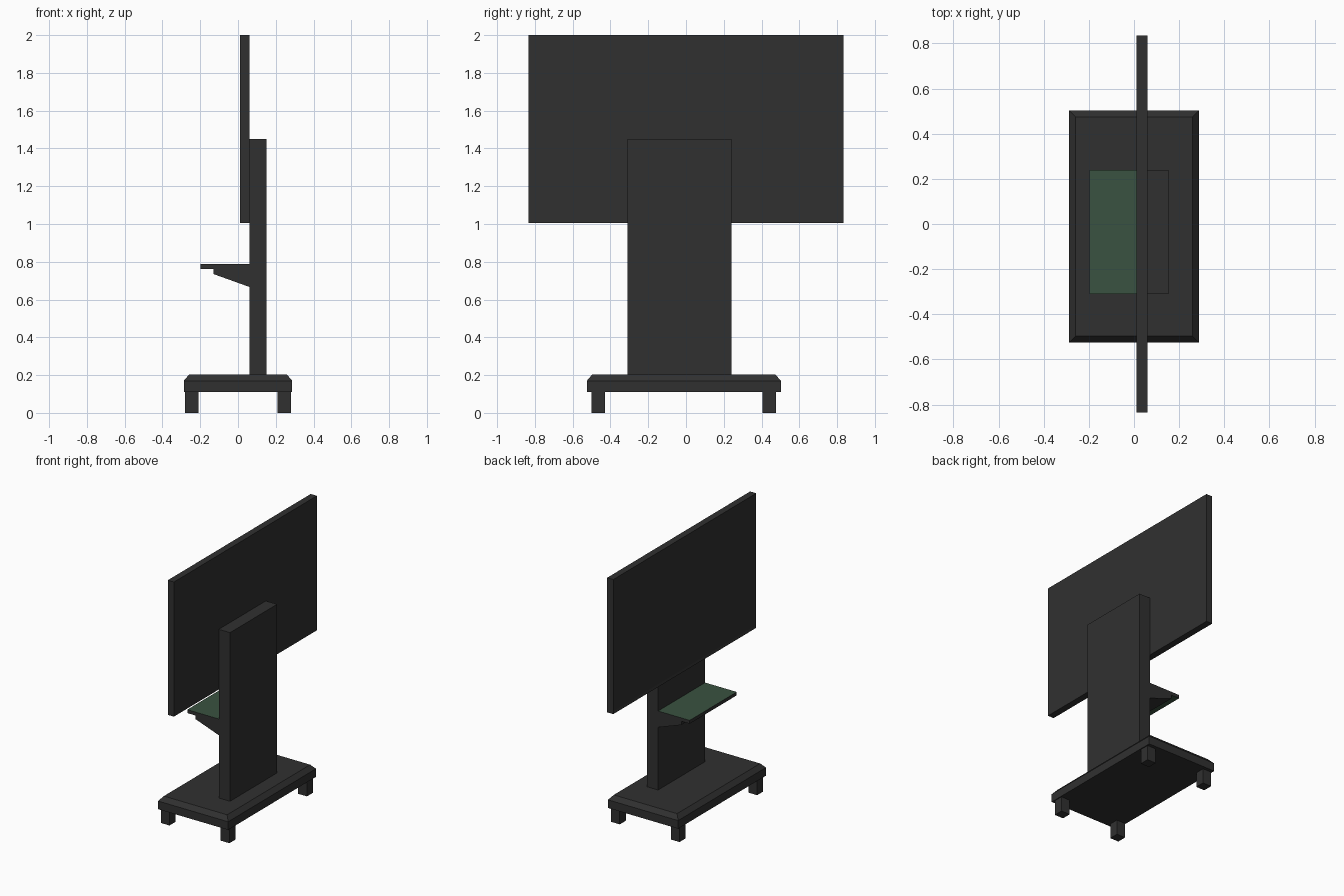
import bpy, bmesh

if "Cube" in bpy.data.objects:
    bpy.data.objects.remove(bpy.data.objects["Cube"])

def material(name, rgb):
    m = bpy.data.materials.new(name)
    m.diffuse_color = (*rgb, 1)
    m.use_nodes = True
    m.node_tree.nodes["Principled BSDF"].inputs["Base Color"].default_value = m.diffuse_color
    return m

charcoal = material("charcoal", (0.03, 0.03, 0.03))
green = material("dark green glass", (0.042, 0.084, 0.052))

def finish(name, bm, mats=(charcoal,)):
    bmesh.ops.recalc_face_normals(bm, faces=bm.faces)
    me = bpy.data.meshes.new(name)
    bm.to_mesh(me)
    bm.free()
    for m in mats:
        me.materials.append(m)
    ob = bpy.data.objects.new(name, me)
    bpy.context.collection.objects.link(ob)
    return ob

def box_bm(x0, x1, y0, y1, z0, z1):
    bm = bmesh.new()
    bmesh.ops.create_cube(bm, size=1)
    for v in bm.verts:
        v.co.x = x1 if v.co.x > 0 else x0
        v.co.y = y1 if v.co.y > 0 else y0
        v.co.z = z1 if v.co.z > 0 else z0
    bm.normal_update()
    return bm

# base plinth with a sloped rim on top
bm = box_bm(-0.287, 0.287, -0.525, 0.502, 0.11, 0.17)
top = max(bm.faces, key=lambda f: f.normal.z)
bmesh.ops.inset_region(bm, faces=[top], thickness=0.04)
for v in top.verts:
    v.co.z = 0.203
finish("base", bm)

# four feet
for i, (x0, x1) in enumerate(((-0.281, -0.21), (0.208, 0.28))):
    for j, (y0, y1) in enumerate(((-0.50, -0.43), (0.406, 0.477))):
        finish(f"foot_{i}{j}", box_bm(x0, x1, y0, y1, 0, 0.11))

# upright column
finish("column", box_bm(0.06, 0.152, -0.31, 0.24, 0.203, 1.45))

# screen with a thin bezel around a slightly recessed panel on the -x side
bm = box_bm(0.01, 0.06, -0.835, 0.835, 1.005, 2.0)
front = min(bm.faces, key=lambda f: f.normal.x)
bmesh.ops.inset_region(bm, faces=[front], thickness=0.025)
for v in front.verts:
    v.co.x += 0.004
finish("screen", bm)

# shelf: green top and underside, dark edges
bm = box_bm(-0.198, 0.06, -0.31, 0.24, 0.762, 0.787)
for f in bm.faces:
    f.material_index = 1 if abs(f.normal.z) > 0.5 else 0
finish("shelf", bm, (charcoal, green))

# wedge bracket under the shelf, extruded along y
bm = bmesh.new()
profile = [(-0.13, 0.762), (-0.13, 0.735), (0.06, 0.667), (0.06, 0.762)]
face = bm.faces.new([bm.verts.new((x, -0.31, z)) for x, z in profile])
ext = bmesh.ops.extrude_face_region(bm, geom=[face])
for v in ext["geom"]:
    if isinstance(v, bmesh.types.BMVert):
        v.co.y = 0.24
finish("shelf_bracket", bm)
